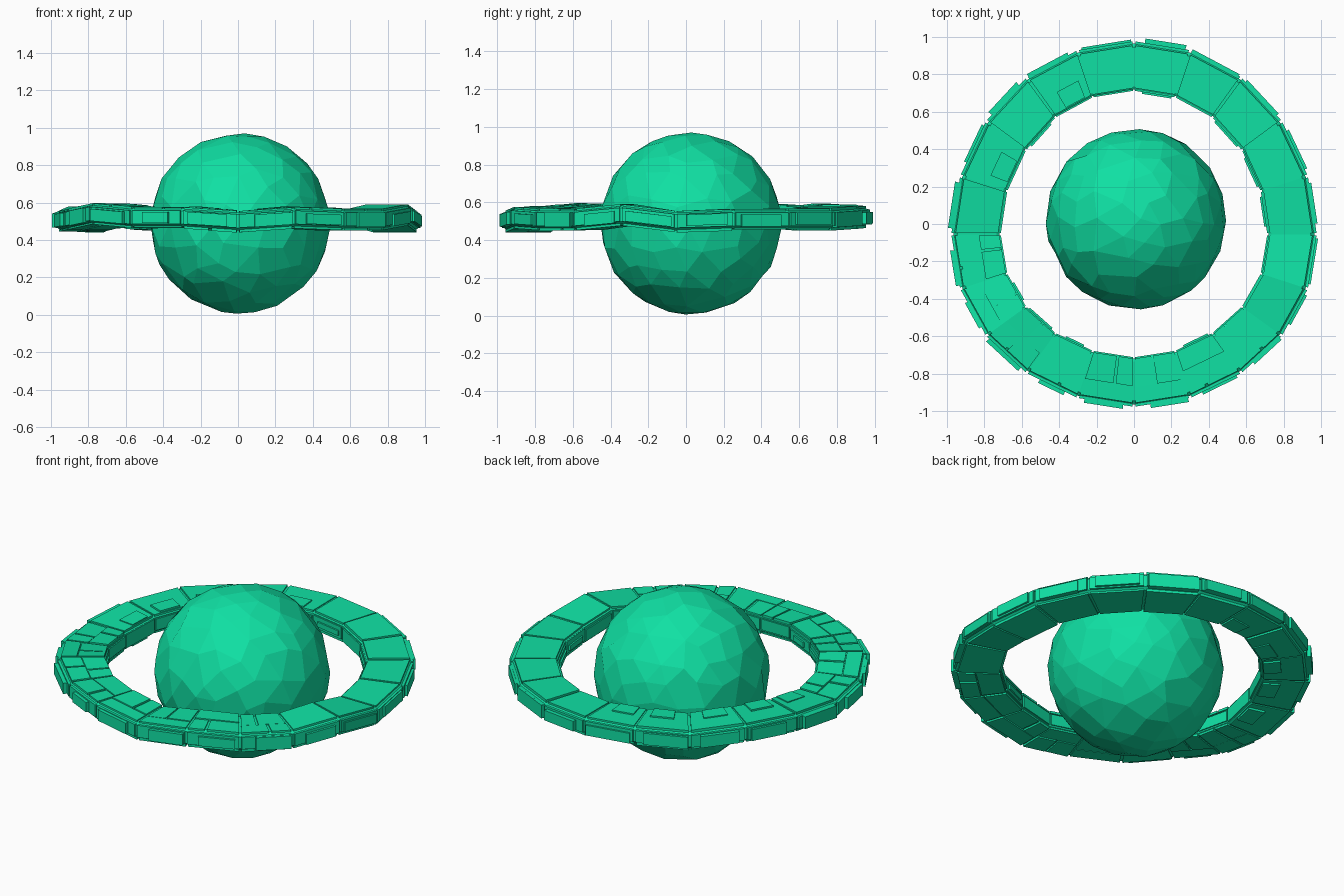
import bpy, bmesh, math, random
from mathutils import Vector

random.seed(4)
if "Cube" in bpy.data.objects:
    bpy.data.objects.remove(bpy.data.objects["Cube"])

green = bpy.data.materials.new("sea_green")
green.use_nodes = True
green.diffuse_color = (0.005, 0.75, 0.37, 1)
green.node_tree.nodes["Principled BSDF"].inputs["Base Color"].default_value = green.diffuse_color


def finish(name, bm):
    bmesh.ops.recalc_face_normals(bm, faces=bm.faces)
    mesh = bpy.data.meshes.new(name)
    bm.to_mesh(mesh)
    bm.free()
    mesh.materials.append(green)
    obj = bpy.data.objects.new(name, mesh)
    bpy.context.collection.objects.link(obj)
    return obj


# Planet: faceted ball with irregular facets
bm = bmesh.new()
bmesh.ops.create_icosphere(bm, subdivisions=3, radius=1)
for v in bm.verts:
    shift = Vector([random.uniform(-0.07, 0.07) for _ in range(3)])
    v.co = (v.co + shift).normalized() * 0.483
hull = bmesh.ops.convex_hull(bm, input=bm.verts)
bmesh.ops.dissolve_limit(bm, angle_limit=math.radians(9),
                         verts=bm.verts, edges=bm.edges)
finish("planet", bm).location = (0.01, 0.025, 0.488)

# Ring path: straight segments with a wavy height
SEGMENTS = 20
INNER, OUTER, HALF = 0.72, 0.965, 0.05
heights = [0.50, 0.51, 0.51, 0.51, 0.52, 0.525, 0.53, 0.515, 0.53, 0.52,
           0.50, 0.51, 0.54, 0.52, 0.52, 0.50, 0.52, 0.51, 0.51, 0.535]


def corner(k, u, w):
    k %= SEGMENTS
    a = math.tau * k / SEGMENTS
    r = INNER + (OUTER - INNER) * u
    sag = 0.055 * math.cos(a) ** 4
    return Vector((r * math.cos(a), r * math.sin(a) - sag, heights[k] + HALF * w))


def ring_point(t, u, w):
    k = math.floor(t)
    return corner(k, u, w).lerp(corner(k + 1, u, w), t - k)


def block(bm, t, u, w):
    """Box spanning a range along, across and up the ring."""
    v = [bm.verts.new(ring_point(a, b, c)) for a in t for b in u for c in w]
    for f in ((0, 1, 3, 2), (4, 6, 7, 5), (0, 4, 5, 1),
              (2, 3, 7, 6), (0, 2, 6, 4), (1, 5, 7, 3)):
        bm.faces.new([v[i] for i in f])


# Ring core: chamfered section swept round the path
section = [(0, -0.8), (0, 0.8), (0.06, 1), (0.92, 1),
           (1, 0.7), (1, -0.7), (0.92, -1), (0.06, -1)]
bm = bmesh.new()
loops = [[bm.verts.new(corner(k, u, w)) for u, w in section] for k in range(SEGMENTS)]
for k in range(SEGMENTS):
    a, b = loops[k], loops[(k + 1) % SEGMENTS]
    for i in range(len(section)):
        j = (i + 1) % len(section)
        bm.faces.new((a[i], a[j], b[j], b[i]))
finish("ring_core", bm)

# Top and bottom tiles: small on the front left, large elsewhere
top, bottom = bmesh.new(), bmesh.new()
GAP = 0.025
for k in range(SEGMENTS):
    small = 10 <= k <= 17
    for bm, side in ((top, 1), (bottom, -1)):
        cut = random.uniform(0.4, 0.65)
        rows = [(0.0, cut), (cut + 0.02, 0.97)] if small else [(0.03, 0.96)]
        for row in rows:
            split = random.uniform(0.35, 0.65)
            columns = [(0, split), (split, 1)] if small and random.random() < 0.5 else [(0, 1)]
            for c0, c1 in columns:
                lift = random.uniform(1.08, 1.22)
                block(bm, (k + c0 + GAP, k + c1 - GAP), row, sorted((0.9 * side, lift * side)))
        # Loose inner tiles along the back left
        if 5 <= k <= 9:
            start = random.uniform(0.05, 0.4)
            block(bm, (k + start, k + start + 0.5), (0.05, 0.45),
                  sorted((side, random.uniform(1.25, 1.35) * side)))
finish("top_tiles", top)
finish("bottom_tiles", bottom)

# Side plates: layered slabs on the outer and inner walls
outer, inner = bmesh.new(), bmesh.new()
for k in range(SEGMENTS):
    start = random.uniform(0.03, 0.3)
    end = random.uniform(0.75, 0.97)
    block(outer, (k + start, k + end), (0.95, random.uniform(1.09, 1.15)),
          (random.uniform(-0.85, -0.5), random.uniform(0.4, 0.8)))
    block(outer, (k + GAP, k + 1 - GAP), (0.95, 1.05), (-0.7, 0.75))
    block(inner, (k + GAP, k + 1 - GAP), (-0.03, 0.05),
          (random.uniform(-0.9, -0.6), random.uniform(0.4, 0.8)))
    if random.random() < 0.5:
        block(inner, (k + start, k + end), (-0.07, 0.05), (-0.4, 0.2))
finish("outer_plates", outer)
finish("inner_plates", inner)
